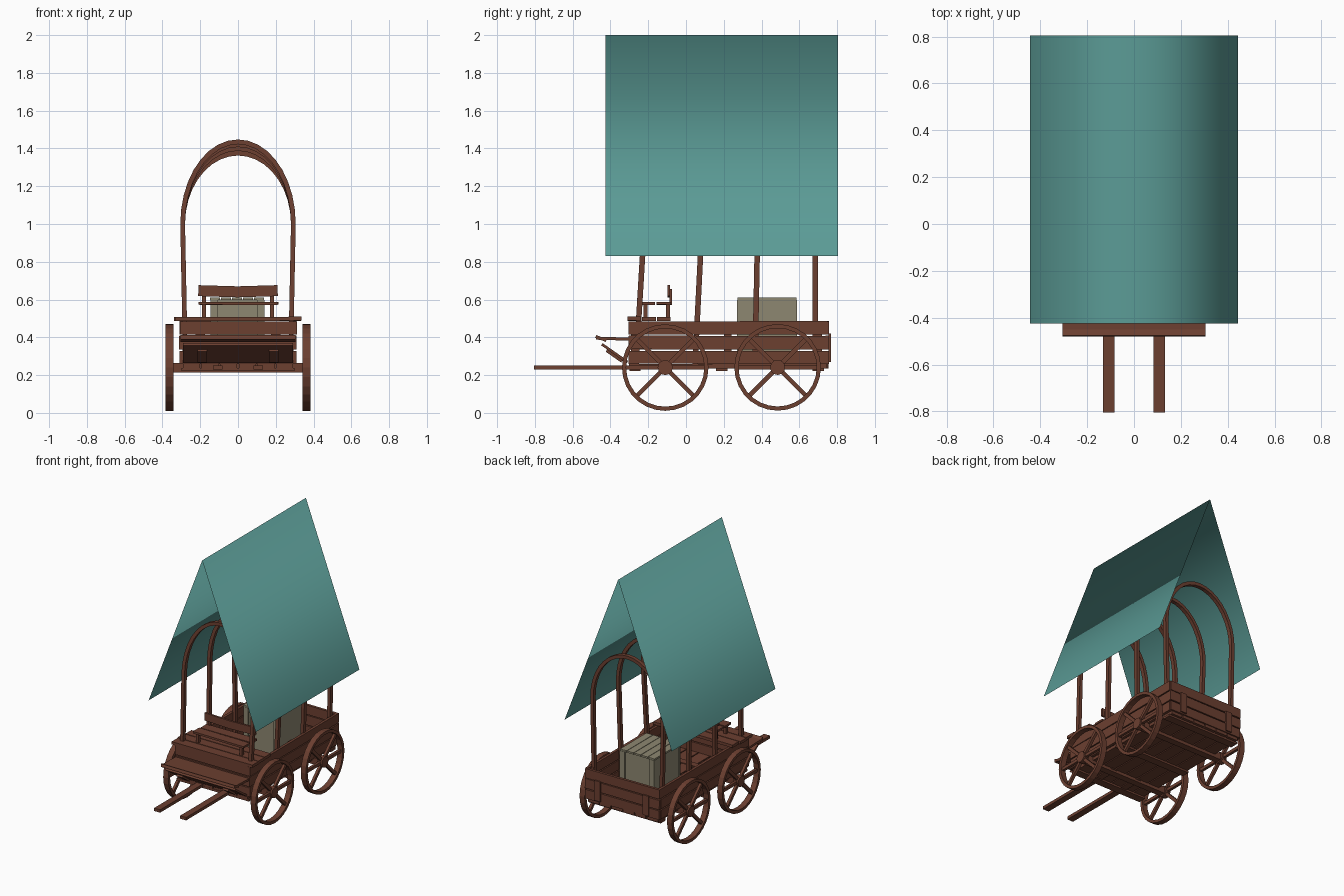
import bpy, bmesh, math, random
from mathutils import Matrix, Vector, Euler

if "Cube" in bpy.data.objects:
    bpy.data.objects.remove(bpy.data.objects["Cube"])

random.seed(4)


def material(name, rgb):
    m = bpy.data.materials.new(name)
    m.diffuse_color = (*rgb, 1)
    m.use_nodes = True
    m.node_tree.nodes["Principled BSDF"].inputs["Base Color"].default_value = m.diffuse_color
    return m


WOOD = material("brown wood", (0.150, 0.050, 0.030))
CLOTH = material("teal canvas", (0.105, 0.330, 0.305))
PALE = material("pale crate wood", (0.270, 0.245, 0.165))


def finish(name, bm, mat):
    bmesh.ops.recalc_face_normals(bm, faces=bm.faces)
    me = bpy.data.meshes.new(name)
    bm.to_mesh(me)
    bm.free()
    me.materials.append(mat)
    ob = bpy.data.objects.new(name, me)
    bpy.context.collection.objects.link(ob)
    return ob


def add_box(bm, x0, x1, y0, y1, z0, z1, rot=(0, 0, 0)):
    size = Matrix.Diagonal((x1 - x0, y1 - y0, z1 - z0, 1))
    mid = Matrix.Translation(((x0 + x1) / 2, (y0 + y1) / 2, (z0 + z1) / 2))
    bmesh.ops.create_cube(bm, size=1, matrix=mid @ Euler(rot).to_matrix().to_4x4() @ size)


def boxes(name, specs, mat=WOOD):
    bm = bmesh.new()
    for s in specs:
        add_box(bm, *s)
    return finish(name, bm, mat)


def wob(a=0.004):
    return random.uniform(-a, a)


ROWS = [(0.26, 0.328), (0.336, 0.408), (0.415, 0.485)]

# Wagon bed: plank sides, front and tailgate
for side, s in (("left", -1), ("right", 1)):
    boxes(side + "_side_planks",
          [(s * 0.30 - 0.01, s * 0.30 + 0.01, -0.30 + wob(), 0.745 + wob(), a, b, (wob(), 0, 0))
           for a, b in ROWS])
    boxes(side + "_side_posts",
          [(s * 0.281 - 0.009, s * 0.281 + 0.009, y - 0.02, y + 0.02, 0.25, 0.475)
           for y in (-0.27, 0.22, 0.70)])
boxes("front_planks", [(-0.31 + wob(), 0.31 + wob(), -0.305, -0.285, a, b) for a, b in ROWS])
boxes("tailgate_planks",
      [(-0.31 + wob(), 0.31 + wob(), 0.738, 0.758, a, b, (0, wob(), 0)) for a, b in ROWS])
boxes("tailgate_brackets", [(s * 0.2 - 0.025, s * 0.2 + 0.025, 0.755, 0.768, 0.27, 0.42)
                            for s in (-1, 1)])

# Floor planks and the beams beneath
n = 6
boxes("floor_planks",
      [(-0.295 + i * 0.59 / n + 0.004, -0.295 + (i + 1) * 0.59 / n - 0.004,
        -0.30 + wob(), 0.75 + wob(), 0.236, 0.258) for i in range(n)])
boxes("floor_beams", [(-0.30, 0.30, y - 0.03, y + 0.03, 0.222, 0.238) for y in (-0.27, 0.19, 0.70)])

# Driver deck across the front of the bed
boxes("driver_deck",
      [(-0.33 + wob(0.01), 0.33 + wob(0.01), -0.31 + i * 0.078, -0.238 + i * 0.078,
        0.487, 0.508, (0, wob(), 0)) for i in range(3)])

# Bench with backrest
boxes("bench_seat", [(-0.21, 0.21, -0.236, -0.163, 0.572, 0.587, (0, 0.006, 0)),
                     (-0.205, 0.215, -0.155, -0.08, 0.572, 0.587, (0, -0.006, 0))])
boxes("bench_legs", [(s * 0.18 - 0.011, s * 0.18 + 0.011, y - 0.011, y + 0.011, 0.505, 0.575)
                     for s in (-1, 1) for y in (-0.215, -0.095)])
boxes("bench_back", [(-0.21, 0.0, -0.099, -0.084, 0.615, 0.673, (0, 0.03, 0)),
                     (-0.01, 0.21, -0.099, -0.084, 0.615, 0.673, (0, -0.03, 0))])
boxes("bench_back_posts", [(s * 0.18 - 0.01, s * 0.18 + 0.01, -0.087, -0.073, 0.57, 0.655)
                           for s in (-1, 1)])

# Footboard: level top, sloped lower board and brackets
boxes("footboard_top", [(-0.305, 0.305, -0.477, -0.30, 0.385, 0.401, (-0.03, 0, 0))])
boxes("footboard_slope", [(-0.29, 0.29, -0.46, -0.295, 0.309, 0.323, (-0.61, 0, 0))])
boxes("footboard_lip", [(-0.305, 0.305, -0.48, -0.42, 0.386, 0.402, (-0.35, 0, 0))])
boxes("footboard_brackets", [(s * 0.19 - 0.025, s * 0.19 + 0.025, -0.43, -0.33, 0.294, 0.308,
                              (-0.61, 0, 0)) for s in (-1, 1)])

# Pulling shafts
boxes("pull_shafts", [(s * 0.108 - 0.025, s * 0.108 + 0.025, -0.805, -0.08, 0.229, 0.251)
                      for s in (-1, 1)])

# Axles
AXLES = (-0.11, 0.485)
boxes("axles", [(-0.345, 0.345, y - 0.025, y + 0.025, 0.213, 0.263) for y in AXLES])


# Wheels: square-section rim, flat spokes, hub
def wheel(name, x, y, z=0.24, ro=0.229, ri=0.207, w=0.021, seg=28):
    bm = bmesh.new()
    rings = []
    for i in range(seg):
        a = 2 * math.pi * i / seg
        rings.append([bm.verts.new((x + dx, y + r * math.cos(a), z + r * math.sin(a)))
                      for dx, r in ((-w, ro), (w, ro), (w, ri), (-w, ri))])
    for i in range(seg):
        p, q = rings[i], rings[(i + 1) % seg]
        for j in range(4):
            k = (j + 1) % 4
            bm.faces.new((p[j], p[k], q[k], q[j]))
    for deg in (0, 45, 135, 180, 225, 315):
        a = math.radians(deg)
        m = (Matrix.Translation((x, y, z)) @ Matrix.Rotation(a, 4, 'X')
             @ Matrix.Translation((0, 0.106, 0)) @ Matrix.Diagonal((0.02, 0.212, 0.023, 1)))
        bmesh.ops.create_cube(bm, size=1, matrix=m)
    bmesh.ops.create_cone(bm, cap_ends=True, segments=12, radius1=0.04, radius2=0.04, depth=0.042,
                          matrix=Matrix.Translation((x, y, z)) @ Matrix.Rotation(math.pi / 2, 4, 'Y'))
    finish(name, bm, WOOD)


for end, y in zip(("front", "back"), AXLES):
    for side, s in (("left", -1), ("right", 1)):
        wheel(f"{end}_{side}_wheel", s * 0.363, y, z=0.24 if end == "front" else 0.241)


# Bent hoops, square strip swept along an arch
def hoop(name, y0, lean, top, arc=18):
    a, zc = 0.293, 1.0
    half = [(0.279, 0.26), (0.283, 0.5)]
    pts = half + [(a * math.cos(math.pi * i / arc), zc + (top - zc) * math.sin(math.pi * i / arc))
                  for i in range(arc + 1)] + [(-px, pz) for px, pz in reversed(half)]
    bm = bmesh.new()
    rings = []
    for i, (px, pz) in enumerate(pts):
        q, r = pts[max(i - 1, 0)], pts[min(i + 1, len(pts) - 1)]
        t = Vector((r[0] - q[0], r[1] - q[1])).normalized()
        nx, nz = t.y * 0.0125, -t.x * 0.0125
        y = y0 + lean * (pz - 0.5)
        rings.append([bm.verts.new((px + u * nx, y + v * 0.0145, pz + u * nz))
                      for u, v in ((-1, -1), (1, -1), (1, 1), (-1, 1))])
    for p, q in zip(rings, rings[1:]):
        for j in range(4):
            k = (j + 1) % 4
            bm.faces.new((p[j], p[k], q[k], q[j]))
    bm.faces.new(rings[0])
    bm.faces.new(rings[-1])
    finish(name, bm, WOOD)


for i, spec in enumerate([(-0.25, 0.06, 1.435), (0.06, 0.05, 1.42),
                          (0.37, 0.02, 1.40), (0.685, 0.0, 1.375)]):
    hoop(f"hoop_{i + 1}", *spec)

# Canvas: thin tent sheet with a sharp ridge
bm = bmesh.new()
rows = [[bm.verts.new((x, y, z)) for x, z in ((-0.445, 0.83), (0, 2.0), (0.445, 0.83))]
        for y in (-0.425, 0.805)]
for j in range(2):
    bm.faces.new((rows[0][j], rows[0][j + 1], rows[1][j + 1], rows[1][j]))
for f in bm.faces:
    f.normal_update()
    if f.normal.z < 0:
        f.normal_flip()
    f.smooth = True
canvas = finish("canvas_cover", bm, CLOTH)
if canvas.data.polygons[0].normal.z < 0:
    canvas.data.flip_normals()

# Cargo crate: inner box, top slats, corner boards
boxes("crate_body", [(-0.14, 0.135, 0.28, 0.575, 0.26, 0.60)], PALE)
boxes("crate_lid", [(-0.148 + i * 0.058, -0.094 + i * 0.058, 0.272, 0.585, 0.597, 0.61)
                    for i in range(5)], PALE)
boxes("crate_corners", [(x - 0.02, x + 0.02, y - 0.008, y + 0.008, 0.26, 0.598)
                        for x in (-0.125, 0.12) for y in (0.278, 0.58)], PALE)
